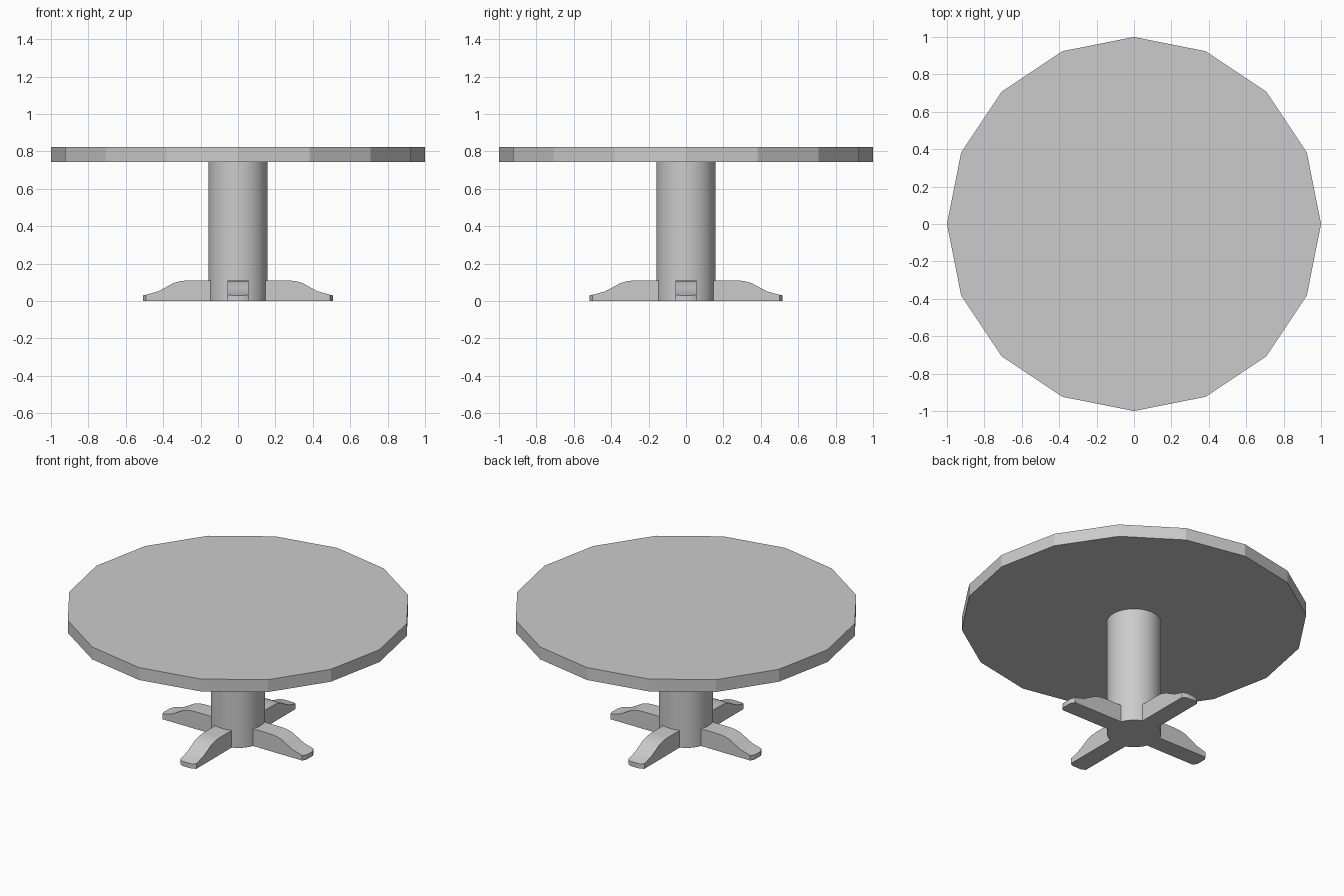
import bpy, bmesh, math
from mathutils import Matrix

if "Cube" in bpy.data.objects:
    bpy.data.objects.remove(bpy.data.objects["Cube"])


def cylinder(name, sides, radius, z0, z1):
    bpy.ops.mesh.primitive_cylinder_add(vertices=sides, radius=radius, depth=z1 - z0,
                                        location=(0, 0, (z0 + z1) / 2))
    obj = bpy.context.object
    obj.name = name
    return obj


def smooth(obj):
    bpy.ops.object.select_all(action='DESELECT')
    obj.select_set(True)
    bpy.context.view_layer.objects.active = obj
    bpy.ops.object.shade_smooth_by_angle(angle=math.radians(30))


# Sixteen-sided flat table top, with a corner on each axis
cylinder("table_top", 16, 1.0, 0.743, 0.822)

# Round central column
smooth(cylinder("column", 48, 0.157, 0.0, 0.743))

# Foot sections: distance from centre, half width, top height
SECTIONS = [(0.10, 0.057, 0.11), (0.26, 0.057, 0.11), (0.305, 0.057, 0.107),
            (0.345, 0.057, 0.096), (0.385, 0.057, 0.074), (0.425, 0.057, 0.052),
            (0.46, 0.057, 0.042), (0.493, 0.057, 0.033), (0.507, 0.032, 0.030)]


def foot(name, angle, stretch):
    bm = bmesh.new()
    rings = [[bm.verts.new(p) for p in ((r * stretch, -w, 0), (r * stretch, w, 0),
                                        (r * stretch, w, h), (r * stretch, -w, h))]
             for r, w, h in SECTIONS]
    for a, b in zip(rings, rings[1:]):
        for i in range(4):
            j = (i + 1) % 4
            bm.faces.new((a[i], a[j], b[j], b[i]))
    bm.faces.new(rings[0])
    bm.faces.new(rings[-1])
    bmesh.ops.recalc_face_normals(bm, faces=bm.faces)
    bm.transform(Matrix.Rotation(angle, 4, 'Z'))
    mesh = bpy.data.meshes.new(name)
    bm.to_mesh(mesh)
    bm.free()
    obj = bpy.data.objects.new(name, mesh)
    bpy.context.collection.objects.link(obj)
    smooth(obj)


# Four sloping feet in a cross
for i, side in enumerate(("right", "back", "left", "front")):
    foot(side + "_foot", i * math.pi / 2, 1.015 if i % 2 else 1.0)
